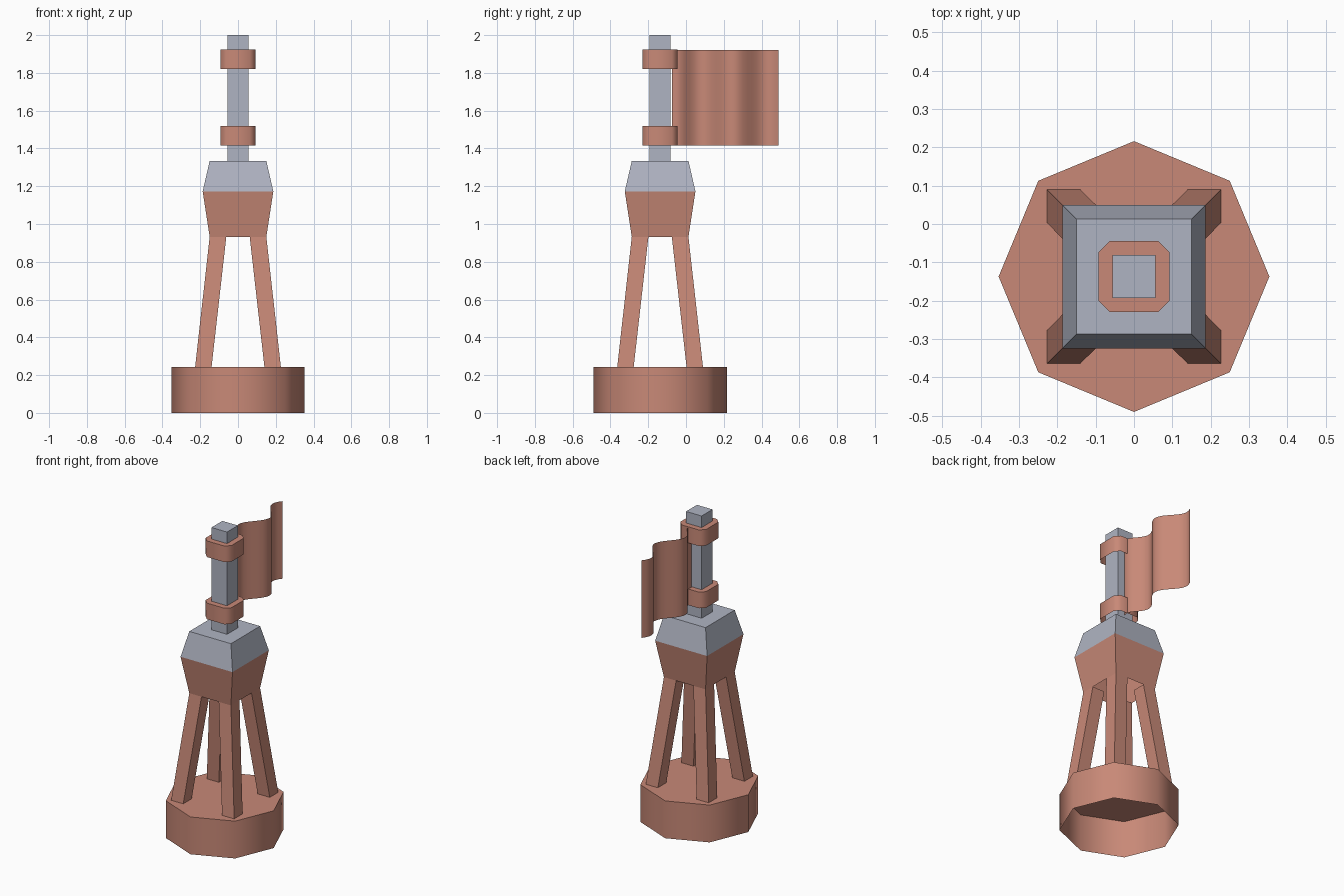
import bpy, bmesh, math

old = bpy.data.objects.get("Cube")
if old:
    bpy.data.objects.remove(old)

CY = -0.137  # tower axis


def material(name, rgb):
    mat = bpy.data.materials.new(name)
    mat.use_nodes = True
    mat.diffuse_color = (*rgb, 1)
    mat.node_tree.nodes["Principled BSDF"].inputs["Base Color"].default_value = (*rgb, 1)
    return mat


COPPER = material("copper brown", (0.58, 0.25, 0.185))
STEEL = material("blue grey", (0.43, 0.455, 0.54))


def finish(name, bm, mats, smooth=False):
    mesh = bpy.data.meshes.new(name)
    bm.to_mesh(mesh)
    bm.free()
    for mat in mats:
        mesh.materials.append(mat)
    obj = bpy.data.objects.new(name, mesh)
    bpy.context.collection.objects.link(obj)
    if smooth:
        bpy.ops.object.select_all(action='DESELECT')
        obj.select_set(True)
        bpy.context.view_layer.objects.active = obj
        bpy.ops.object.shade_smooth_by_angle(angle=math.radians(50))
    return obj


def loft(name, sections, mats, smooth=False, split_z=None):
    """Skin counter-clockwise outlines (z, points), capped on top and open below."""
    bm = bmesh.new()
    rings = [[bm.verts.new((x, y + CY, z)) for x, y in pts] for z, pts in sections]
    for low, high in zip(rings, rings[1:]):
        n = len(low)
        for i in range(n):
            j = (i + 1) % n
            bm.faces.new((low[i], low[j], high[j], high[i]))
    bm.faces.new(rings[-1])
    if split_z is not None:
        for face in bm.faces:
            face.material_index = int(face.calc_center_median().z > split_z)
    return finish(name, bm, mats, smooth)


def rect(x0, x1, y0, y1):
    x0, x1 = sorted((x0, x1))
    y0, y1 = sorted((y0, y1))
    return [(x0, y0), (x1, y0), (x1, y1), (x0, y1)]


def square(h):
    return rect(-h, h, -h, h)


def chamfered(h, c):
    k = h - c
    return [(-k, -h), (k, -h), (h, -k), (h, k), (k, h), (-k, h), (-h, k), (-h, -k)]


# Octagonal float with an open underside
octagon = [(0.353 * math.cos(i * math.pi / 4), 0.353 * math.sin(i * math.pi / 4))
           for i in range(8)]
loft("float_base", [(0, octagon), (0.243, octagon)], [COPPER], smooth=True)

# Four leaning legs
for side, sx in (("left", 1), ("right", -1)):
    for end, sy in (("front", -1), ("back", 1)):
        sections = [(z, rect(sx * a, sx * b, sy * a, sy * b))
                    for z, a, b in ((0.243, 0.14, 0.227), (0.932, 0.062, 0.15))]
        loft(f"{end}_{side}_leg", sections, [COPPER])

# Head block, copper below and grey above
loft("head", [(0.932, square(0.15)), (1.173, square(0.187)), (1.334, square(0.15))],
     [COPPER, STEEL], split_z=1.2)

# Pole and its two collars
loft("pole", [(1.334, square(0.056)), (2.0, square(0.056))], [STEEL])
collar = chamfered(0.093, 0.03)
for name, z in (("lower_collar", 1.415), ("upper_collar", 1.82)):
    loft(name, [(z, collar), (z + 0.105, collar)], [COPPER], smooth=True)

# Waving flag, a single thin sheet
bm = bmesh.new()
columns = []
STEPS = 24
for i in range(STEPS + 1):
    y = -0.075 + 0.565 * i / STEPS
    wave = 0.05 * min(1, (y + 0.1) / 0.1)
    x = -wave * math.sin(2 * math.pi * (y + 0.01) / 0.35)
    columns.append([bm.verts.new((x, y, z)) for z in (1.415, 1.92)])
for a, b in zip(columns, columns[1:]):
    bm.faces.new((a[0], b[0], b[1], a[1]))
finish("flag", bm, [COPPER], smooth=True)
